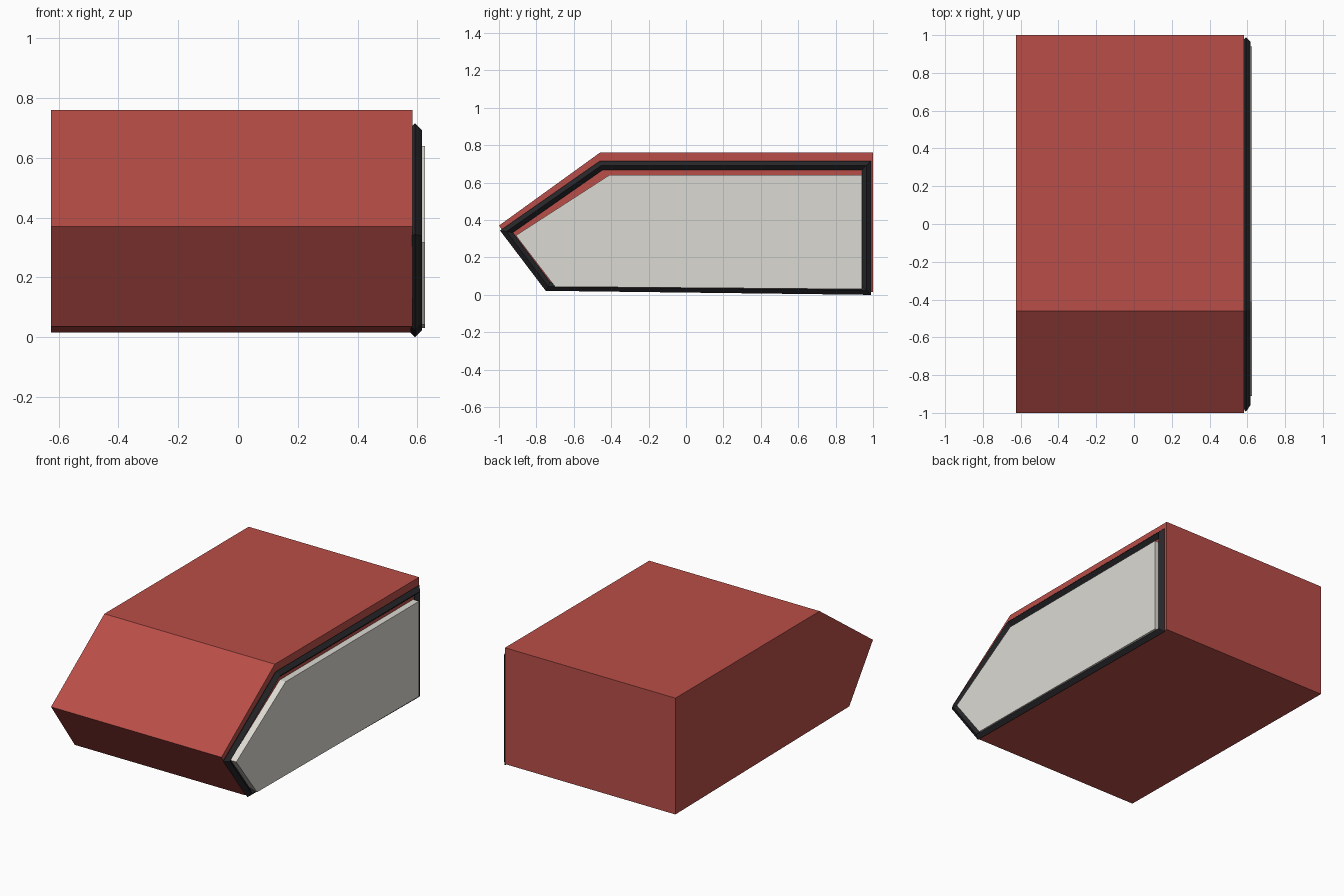
import bpy, bmesh
from mathutils import Vector

if "Cube" in bpy.data.objects:
    bpy.data.objects.remove(bpy.data.objects["Cube"])


def material(name, colour):
    m = bpy.data.materials.new(name)
    m.diffuse_color = (*colour, 1)
    m.use_nodes = True
    m.node_tree.nodes["Principled BSDF"].inputs["Base Color"].default_value = m.diffuse_color
    return m


def finish(bm, name, mat):
    bmesh.ops.recalc_face_normals(bm, faces=bm.faces)
    mesh = bpy.data.meshes.new(name)
    bm.to_mesh(mesh)
    bm.free()
    mesh.materials.append(mat)
    bpy.context.collection.objects.link(bpy.data.objects.new(name, mesh))


def slab(name, profile, x0, x1, mat):
    """Extrude a (y, z) outline along x."""
    bm = bmesh.new()
    face = bm.faces.new([bm.verts.new((x0, y, z)) for y, z in profile])
    ext = bmesh.ops.extrude_face_region(bm, geom=[face])["geom"]
    bmesh.ops.translate(bm, vec=(x1 - x0, 0, 0),
                        verts=[v for v in ext if isinstance(v, bmesh.types.BMVert)])
    finish(bm, name, mat)


def bead(name, path, x, r, mat):
    """Closed diamond-section bead with mitred corners along a (y, z) outline."""
    bm = bmesh.new()
    pts = [Vector(p) for p in path]
    n = len(pts)
    rings = []
    for i, p in enumerate(pts):
        a = (p - pts[i - 1]).normalized()
        b = (pts[(i + 1) % n] - p).normalized()
        na, nb = Vector((-a.y, a.x)), Vector((-b.y, b.x))
        m = (na + nb) / (1 + na.dot(nb)) * r
        rings.append([bm.verts.new((x + dx, p.x + m.x * s, p.y + m.y * s))
                      for dx, s in ((r, 0), (0, 1), (-r, 0), (0, -1))])
    for i in range(n):
        p, q = rings[i], rings[(i + 1) % n]
        for k in range(4):
            j = (k + 1) % 4
            bm.faces.new((p[k], p[j], q[j], q[k]))
    finish(bm, name, mat)


red = material("red", (0.485, 0.076, 0.065))
black = material("black rubber", (0.02, 0.02, 0.024))
pale = material("pale grey", (0.72, 0.70, 0.65))

# Main wedge-nosed shell
slab("shell", [(-1, .37), (-.46, .76), (1, .76), (1, .015), (-.76, .035)],
     -.625, .583, red)
# Seal running round the open side
bead("seal", [(-.96, .338), (-.452, .692), (.965, .692), (.965, .024), (-.738, .045)],
     .592, .024, black)
# Raised side panel inside the seal
slab("side_panel", [(-.91, .317), (-.41, .64), (.94, .64), (.94, .03), (-.70, .043)],
     .575, .625, pale)
